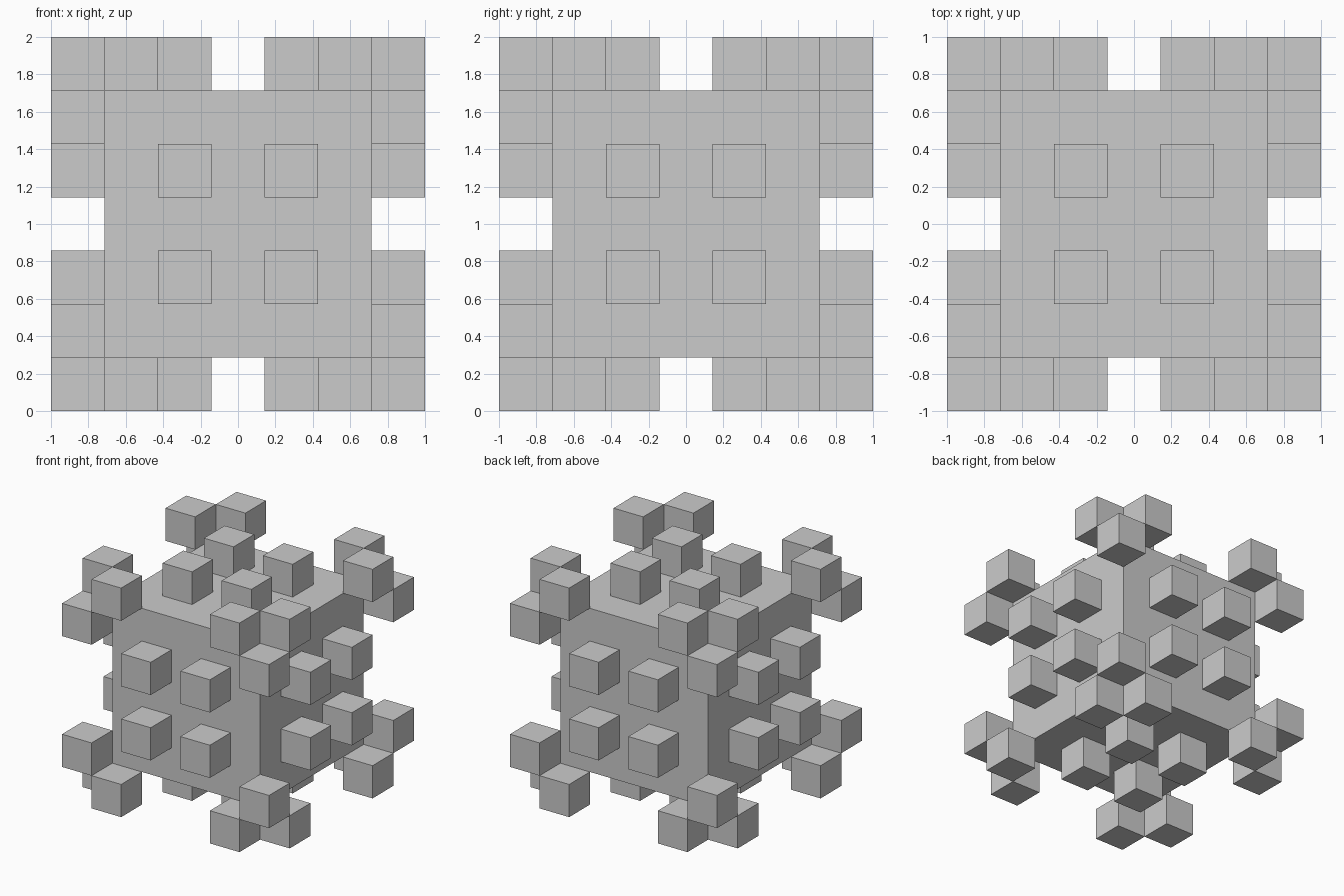
import bpy, bmesh
from itertools import product
from mathutils import Matrix, Vector

if "Cube" in bpy.data.objects:
    bpy.data.objects.remove(bpy.data.objects["Cube"])

U = 2 / 7  # the model sits on a 7 x 7 x 7 grid


def cubes(name, cells, size=1):
    """One object made of cubes centred on the given grid cells."""
    bm = bmesh.new()
    for c in cells:
        pos = Vector(c) * U + Vector((0, 0, 1))
        bmesh.ops.create_cube(bm, size=size * U, matrix=Matrix.Translation(pos))
    mesh = bpy.data.meshes.new(name)
    bm.to_mesh(mesh)
    bm.free()
    obj = bpy.data.objects.new(name, mesh)
    bpy.context.collection.objects.link(obj)
    return obj


def all_sides(a, b, c):
    """Cell (a, b, c) cycled over the three axes and mirrored in every sign."""
    return {(p[0] * sx, p[1] * sy, p[2] * sz)
            for p in ((a, b, c), (b, c, a), (c, a, b))
            for sx, sy, sz in product((-1, 1), repeat=3)}


# Large central block
cubes("core_block", [(0, 0, 0)], size=5)

# Four studs on each face
cubes("face_studs", sorted(all_sides(3, 1, 1)))

# Three cubes around each corner, touching the core along its edges
cubes("corner_cubes", sorted(all_sides(3, 3, 2)))
